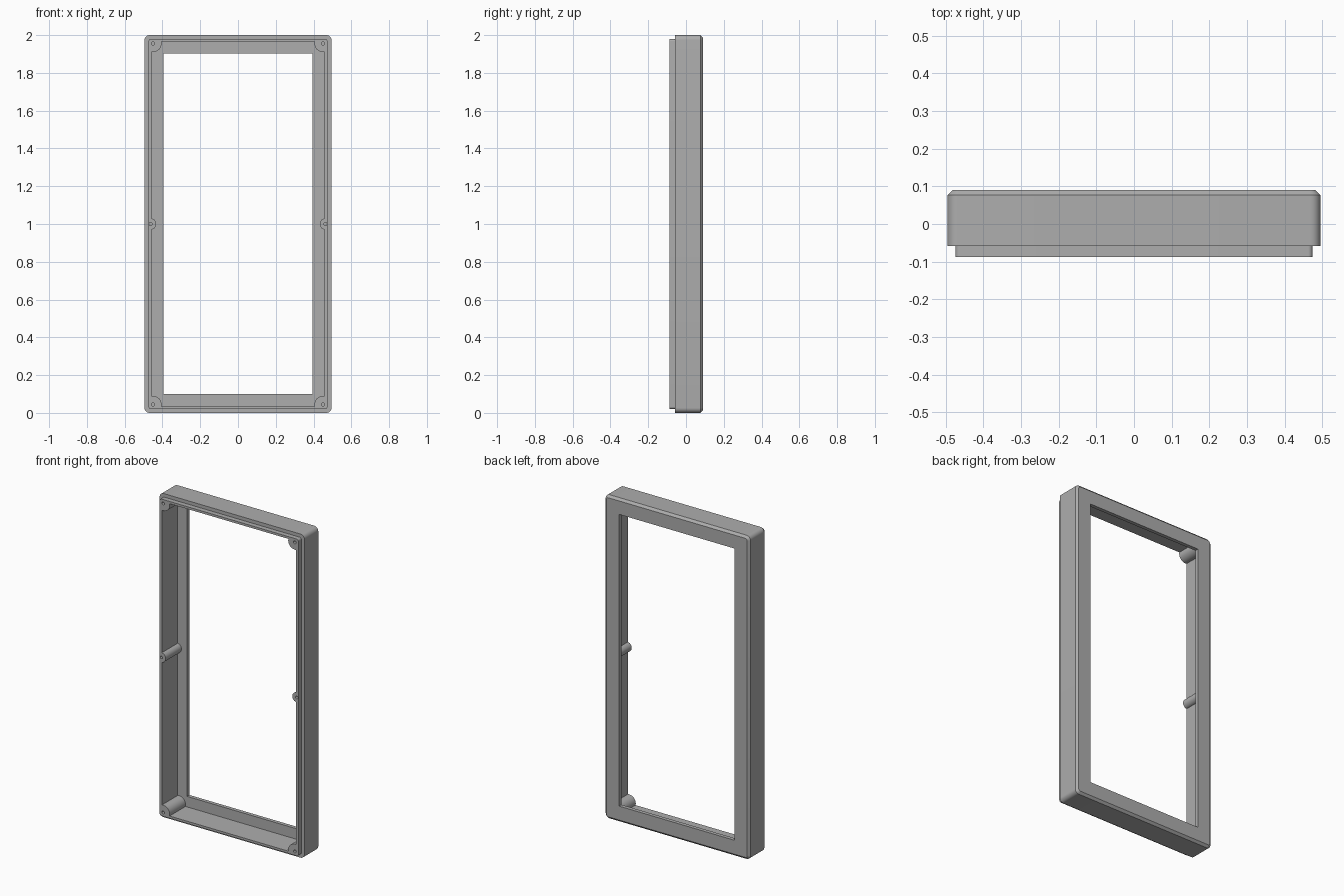
import bpy, bmesh, math

if "Cube" in bpy.data.objects:
    bpy.data.objects.remove(bpy.data.objects["Cube"], do_unlink=True)

HALF_W, HEIGHT = 0.495, 2.0
FRONT, BACK = -0.088, 0.09
MID = HEIGHT / 2

grey = bpy.data.materials.new("grey plastic")
grey.use_nodes = True
grey.diffuse_color = (0.42, 0.42, 0.42, 1)
grey.node_tree.nodes["Principled BSDF"].inputs["Base Color"].default_value = (0.42, 0.42, 0.42, 1)


def rounded_rect(inset, radius, steps=8):
    """Rounded rectangle outline in x and z, inset from the outer size."""
    cx, cz = HALF_W - inset - radius, MID - inset - radius
    points = []
    for corner, (sx, sz) in enumerate([(1, 1), (-1, 1), (-1, -1), (1, -1)]):
        for i in range(steps + 1):
            a = (corner + i / steps) * math.pi / 2
            points.append((sx * cx + radius * math.cos(a),
                           MID + sz * cz + radius * math.sin(a)))
    return points


def finish(bm, name):
    bmesh.ops.recalc_face_normals(bm, faces=bm.faces)
    mesh = bpy.data.meshes.new(name)
    bm.to_mesh(mesh)
    bm.free()
    mesh.materials.append(grey)
    obj = bpy.data.objects.new(name, mesh)
    bpy.context.collection.objects.link(obj)
    return obj


def loft(name, sections):
    """Solid through (y, outline) sections, capped at both ends."""
    bm = bmesh.new()
    rings = [[bm.verts.new((x, y, z)) for x, z in outline] for y, outline in sections]
    for a, b in zip(rings, rings[1:]):
        for i in range(len(a)):
            j = (i + 1) % len(a)
            bm.faces.new((a[i], a[j], b[j], b[i]))
    bm.faces.new(rings[0])
    bm.faces.new(rings[-1])
    return finish(bm, name)


def box(name, half_w, z0, z1, y0, y1):
    outline = [(half_w, z0), (half_w, z1), (-half_w, z1), (-half_w, z0)]
    return loft(name, [(y0, outline), (y1, outline)])


def rod(name, x, z, radius, y0, y1, sides=32):
    outline = [(x + radius * math.cos(i * math.tau / sides),
                z + radius * math.sin(i * math.tau / sides)) for i in range(sides)]
    return loft(name, [(y0, outline), (y1, outline)])


def cut(target, cutters):
    """Subtract each cutter, then bake the result and remove the cutters."""
    for c in cutters:
        c.hide_render = True
        mod = target.modifiers.new("cut", "BOOLEAN")
        mod.operation, mod.solver, mod.object = "DIFFERENCE", "EXACT", c
    graph = bpy.context.evaluated_depsgraph_get()
    baked = bpy.data.meshes.new_from_object(target.evaluated_get(graph))
    target.modifiers.clear()
    target.data = baked
    for c in cutters:
        bpy.data.objects.remove(c, do_unlink=True)


# Outer body with stepped front lip and chamfered back edge
outer, lip = rounded_rect(0, 0.027), rounded_rect(0.021, 0.012)
frame = loft("bezel_frame", [(FRONT, lip), (-0.058, lip), (-0.058, outer),
                             (0.077, outer), (BACK, rounded_rect(0.014, 0.014))])

# Screw posts: four corners and the middle of each side (x, z, radius, hole radius)
posts = [(s * 0.45, z, 0.045, 0.009) for s in (-1, 1) for z in (0.045, HEIGHT - 0.045)]
posts += [(s * 0.463, MID, 0.03, 0.008) for s in (-1, 1)]

# Cavity leaves the posts standing against the walls
cavity = box("cavity_cutter", 0.459, 0.035, HEIGHT - 0.035, -0.2, 0.067)
cut(cavity, [rod("post_cutter", x, z, r, -0.3, 0.2) for x, z, r, h in posts])

# Hollow out the body, open the window and drill the screw holes
window = box("window_cutter", 0.394, 0.1, HEIGHT - 0.097, 0.03, 0.2)
holes = [rod("hole_cutter", x, z, h, -0.2, 0.0, 16) for x, z, r, h in posts]
cut(frame, [cavity, window] + holes)

# Smooth the rounded corners and posts, keep the edges sharp
bpy.ops.object.select_all(action="DESELECT")
frame.select_set(True)
bpy.context.view_layer.objects.active = frame
bpy.ops.object.shade_smooth_by_angle(angle=math.radians(30))
